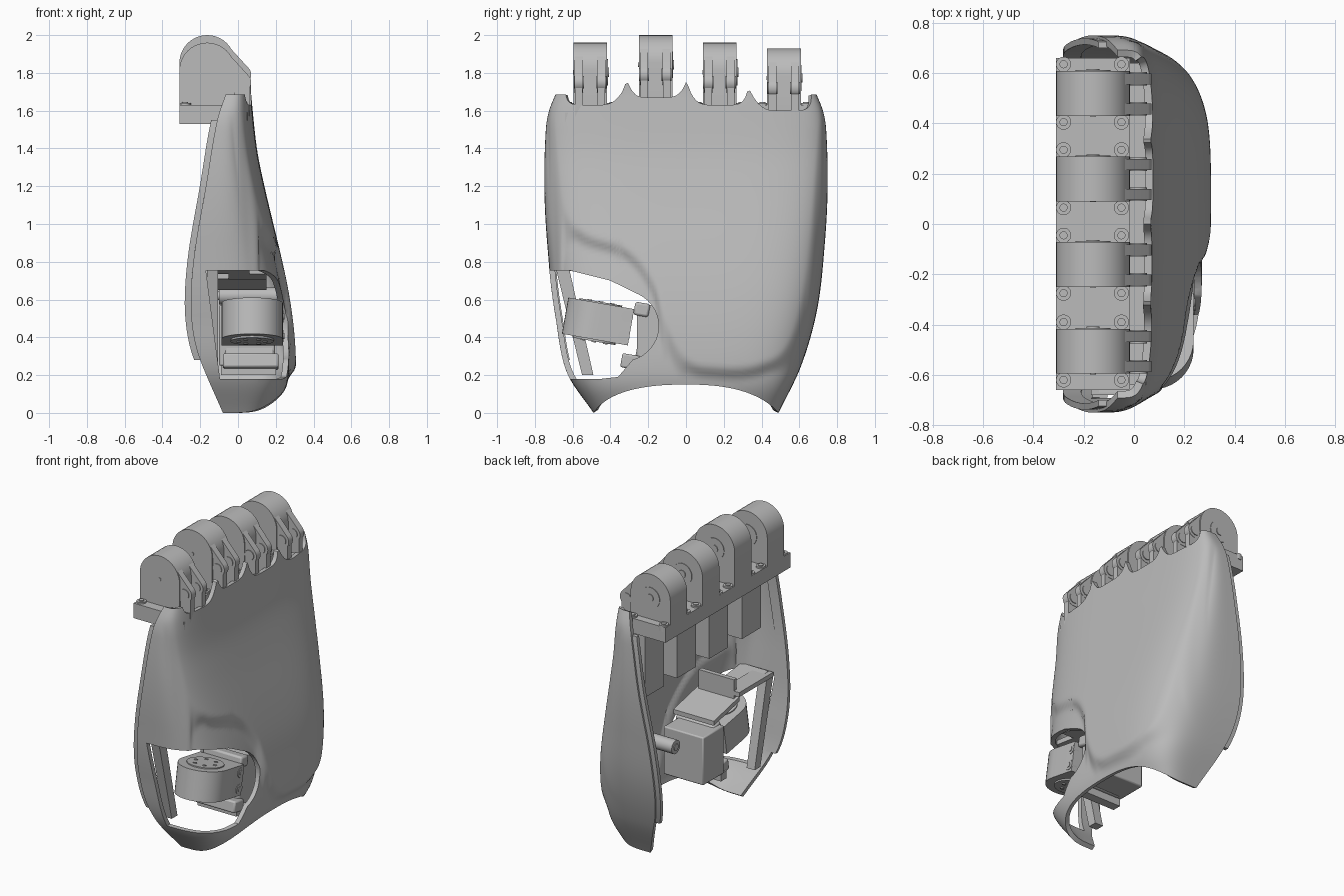
import bpy, bmesh, math
from mathutils import Matrix, Vector

cube = bpy.data.objects.get("Cube")
if cube:
    bpy.data.objects.remove(cube)

grey = bpy.data.materials.new("plain_grey")
grey.use_nodes = True
grey.diffuse_color = (0.5, 0.5, 0.5, 1)
grey.node_tree.nodes["Principled BSDF"].inputs["Base Color"].default_value = (0.5, 0.5, 0.5, 1)


def select(ob):
    bpy.ops.object.select_all(action='DESELECT')
    ob.select_set(True)
    bpy.context.view_layer.objects.active = ob


def smooth(ob):
    select(ob)
    bpy.ops.object.shade_smooth_by_angle(angle=math.radians(38))


def finish(name, bm):
    mesh = bpy.data.meshes.new(name)
    bm.to_mesh(mesh)
    bm.free()
    ob = bpy.data.objects.new(name, mesh)
    bpy.context.scene.collection.objects.link(ob)
    mesh.materials.append(grey)
    smooth(ob)
    return ob


def modify(ob, kind, **settings):
    m = ob.modifiers.new(kind.lower(), kind)
    for key, value in settings.items():
        setattr(m, key, value)
    select(ob)
    bpy.ops.object.modifier_apply(modifier=m.name)


def box(name, lo, hi, bevel=0.0):
    bm = bmesh.new()
    bmesh.ops.create_cube(bm, size=1)
    for v in bm.verts:
        v.co = Vector([(a + b) / 2 + c * (b - a) for a, b, c in zip(lo, hi, v.co)])
    ob = finish(name, bm)
    if bevel:
        modify(ob, 'BEVEL', width=bevel, segments=2)
    return ob


def prism(name, profile, axis, lo, hi):
    """Extrude a 2D outline along an axis; outline uses the other two axes in order."""
    def place(p):
        c = list(p)
        c.insert(axis, lo)
        return c
    bm = bmesh.new()
    face = bm.faces.new([bm.verts.new(place(p)) for p in profile])
    ext = bmesh.ops.extrude_face_region(bm, geom=[face])
    for v in ext["geom"]:
        if isinstance(v, bmesh.types.BMVert):
            v.co[axis] = hi
    bmesh.ops.recalc_face_normals(bm, faces=bm.faces)
    return finish(name, bm)


def arc(cx, cy, r, a0, a1, n=20):
    return [(cx + r * math.cos(math.radians(a0 + (a1 - a0) * i / n)),
             cy + r * math.sin(math.radians(a0 + (a1 - a0) * i / n))) for i in range(n + 1)]


def rod(name, axis, centre, r, lo, hi):
    return prism(name, arc(*centre, r, 0, 345, 23), axis, lo, hi)


def curve(pts, x):
    """Smooth interpolation through (position, value) pairs."""
    if x <= pts[0][0]:
        return pts[0][1]
    for i in range(len(pts) - 1):
        (a, p), (b, q) = pts[i], pts[i + 1]
        if x <= b:
            pa, pp = pts[max(i - 1, 0)]
            nb, nq = pts[min(i + 2, len(pts) - 1)]
            t, h = (x - a) / (b - a), b - a
            m0, m1 = (q - pp) / (b - pa) * h, (nq - p) / (nb - a) * h
            return ((2*t**3 - 3*t*t + 1) * p + (t**3 - 2*t*t + t) * m0
                    + (3*t*t - 2*t**3) * q + (t**3 - t*t) * m1)
    return pts[-1][1]


# Shell outlines by height
HALF = [(0, .49), (.25, .61), (.55, .695), (.9, .735), (1.2, .75), (1.5, .742), (1.6, .725), (1.7, .685)]
FLARE = [(0, 0), (.2, .035), (.5, .005), (.8, 0)]
REAR = [(0, -.08), (.28, -.2), (.42, -.237), (.6, -.25), (.85, -.23), (1.2, -.17), (1.55, -.11), (1.7, -.06)]
FRONT = [(0, .22), (.12, .285), (.22, .305), (.4, .3), (.6, .275), (.8, .235), (1.2, .14), (1.4, .1), (1.7, .068)]
# Lower border of the raised palm pad, by y
PAD = [(-.73, 1.9), (-.69, 1.5), (-.65, 1.12), (-.55, .97), (-.3, .87), (-.16, .7), (-.1, .5), (0, .3),
       (.15, .25), (.4, .27), (.55, .4), (.64, .8), (.69, 1.4), (.73, 1.9)]
FINGERS = [(-.505, 1.96), (-.16, 2.0), (.18, 1.96), (.52, 1.93)]


def half_width(z, side):
    return curve(HALF, z) + (curve(FLARE, z) if side < 0 else 0)


def top_edge(y):
    fy, fz = min(FINGERS, key=lambda f: abs(f[0] - y))
    z = fz - .33 + .11 * min(abs(y - fy) / .17, 1) ** 5
    return min(z, 1.685) if abs(y) > .6 else z


def pad_dip(y, z):
    """How far the surface sinks outside the raised pad."""
    slope = (curve(PAD, y + .01) - curve(PAD, y - .01)) / .02
    k = (curve(PAD, y) - z) / (.075 * math.sqrt(1 + slope * slope))
    k = max(0, min(1, k))
    return .035 * k * k * (3 - 2 * k)


# Palm shell: superellipse sections swept up the height
NU, NV = 170, 70
bm = bmesh.new()
grid = []
for i in range(NU + 1):
    th = math.pi * (i / NU - .5)
    sn, cs = math.sin(th), max(0, math.cos(th))
    power = 4.2 if sn < 0 else 4.9
    r = (abs(sn) ** power + cs ** power) ** (-1 / power)
    s, c = r * sn, r * cs
    z0 = .15 * (1 - min(1, abs(s) ** 2.4))
    col = []
    for j in range(NV + 1):
        z = z0 + (top_edge(s * .71) - z0) * j / NV
        y = s * half_width(z, s)
        rear = curve(REAR, z)
        x = rear + (curve(FRONT, z) - rear) * c - pad_dip(y, z) * min(1, c)
        col.append(bm.verts.new((x, y, z)))
    grid.append(col)
for a, b in zip(grid, grid[1:]):
    for j in range(NV):
        bm.faces.new((a[j], b[j], b[j + 1], a[j + 1]))
shell = finish("palm_shell", bm)
modify(shell, 'SOLIDIFY', thickness=.03, offset=-1)

# Thumb window cut through the shell corner, its rear side slanting with the shell edge
window = ([(-.9, .755), (-.62, .755), (-.4, .7)] + arc(-.33, .46, .185, 65, -75, 16)
          + [(-.36, .19), (-.45, .18), (-.9, .18)])
cutter = prism("window_cutter", window, 0, -.17, .6)
cutter.hide_render = True
for v in cutter.data.vertices:
    v.co.x += (.755 - v.co.z) * .13
modify(shell, 'BOOLEAN', object=cutter, operation='DIFFERENCE', solver='EXACT')
bpy.data.objects.remove(cutter)
smooth(shell)

# Rear lips along both shell edges
for side, label in ((-1, "right"), (1, "left")):
    bm = bmesh.new()
    rows = []
    for j in range(31):
        z = .28 + 1.27 * j / 30
        y = side * (half_width(z, side) - .012)
        x = curve(REAR, z)
        rows.append([bm.verts.new((x + dx, y - side * dy, z))
                     for dx, dy in ((-.032, 0), (.04, 0), (.04, .025), (-.032, .025))])
    for a, b in zip(rows, rows[1:]):
        for k in range(4):
            bm.faces.new((a[k], a[(k + 1) % 4], b[(k + 1) % 4], b[k]))
    bm.faces.new(rows[0])
    bm.faces.new(rows[-1])
    bmesh.ops.recalc_face_normals(bm, faces=bm.faces)
    finish(label + "_rear_lip", bm)

# Knuckle rail, ledge joining it to the shell, and finger joints
box("knuckle_rail", (-.31, -.66, 1.53), (-.015, .66, 1.63))
box("knuckle_ledge", (-.02, -.64, 1.54), (.05, .64, 1.59))
for n, (y, top) in enumerate(FINGERS, 1):
    tag = f"finger_{n}_"
    zc = top - .147
    body = [(-.31, 1.58)] + arc(-.163, zc, .147, 180, 0) + [(-.016, 1.58)]
    prism(tag + "housing", body, 1, y - .09, y + .088)
    # twin link plates reaching to the front pivot
    pz = top - .21
    link = arc(-.163, zc, .143, 90, 42, 8) + arc(.018, pz, .052, 42, -90, 12) + [(-.1, pz - .06)]
    for off in (-.062, .057):
        prism(tag + "link", link, 1, y + off - .022, y + off + .022)
        rod(tag + "pivot_ring", 1, (.018, pz), .033, y + off - .027, y + off + .027)
        box(tag + "lug", (-.03, y + off - .02, 1.57), (.06, y + off + .02, pz))
    # servo horn and axle
    rod(tag + "horn", 1, (-.163, zc - .01), .07, y + .08, y + .092)
    rod(tag + "axle", 1, (-.163, zc - .01), .025, y + .08, y + .097)
    rod(tag + "pin", 1, (-.163, zc - .01), .011, y - .093, y)
    box(tag + "servo", (-.13, y - .1, 1.1), (.02, y + .1, 1.55))
    for x in (-.28, -.05):
        for off in (-.115, .115):
            rod(tag + "screw", 2, (x, y + off), .03, 1.6, 1.64)
            rod(tag + "screw_head", 2, (x, y + off), .016, 1.62, 1.646)

# Thumb joint, tilted downward toward the palm
thumb = []
band = arc(.075, -.482, .162, 180, 360) + [(.237, -.29), (-.087, -.29)]
thumb.append(prism("thumb_band", band, 2, .375, .57))
thumb.append(rod("thumb_disc", 2, (.075, -.47), .115, .365, .577))
for k in range(6):
    a = k * math.pi / 3
    thumb.append(rod("thumb_disc_screw", 2, (.075 + .07 * math.cos(a), -.47 + .07 * math.sin(a)),
                     .012, .36, .58))
for z in (.42, .525):
    thumb.append(rod("thumb_side_screw", 0, (-.32, z), .032, .2, .241))
    thumb.append(rod("thumb_side_screw_head", 0, (-.32, z), .016, .2, .245))
thumb.append(box("thumb_clamp_top", (-.07, -.29, .54), (.215, -.21, .61), .012))
thumb.append(box("thumb_clamp_back", (-.07, -.24, .28), (.19, -.18, .56), .01))
thumb.append(box("thumb_clamp_base", (-.08, -.31, .255), (.215, -.21, .33), .01))
tilt = (Matrix.Translation((0, -.4, .47)) @ Matrix.Rotation(math.radians(-10), 4, 'X')
        @ Matrix.Translation((0, .4, -.47)))
for ob in thumb:
    ob.data.transform(tilt)

# Thumb servo, the shelf roofing the window, and supports
box("thumb_servo", (-.1, -.26, .25), (.195, -.04, .57), .008)
box("thumb_servo_flange", (-.09, -.3, .2), (.2, -.24, .25))
prism("thumb_shelf", [(-.08, .65), (-.08, .68), (-.35, .74), (-.35, .71)], 0, -.15, .15)
prism("window_roof", [(-.34, .705), (-.34, .735), (-.5, .77), (-.5, .735)], 0, -.05, .15)
prism("window_roof_end", [(-.5, .735), (-.5, .77), (-.67, .79), (-.67, .76)], 0, -.14, .06)
box("shelf_stop", (-.13, -.35, .72), (.13, -.32, .86))
box("shelf_arm", (-.17, -.68, .755), (-.05, -.32, .785))
prism("window_strut", [(-.69, .77), (-.62, .77), (-.49, .2), (-.55, .2)], 0, -.165, -.105)
rod("support_post", 0, (.25, .62), .045, -.1, .22)
rod("support_post_bore", 0, (.25, .62), .022, -.105, .0)
